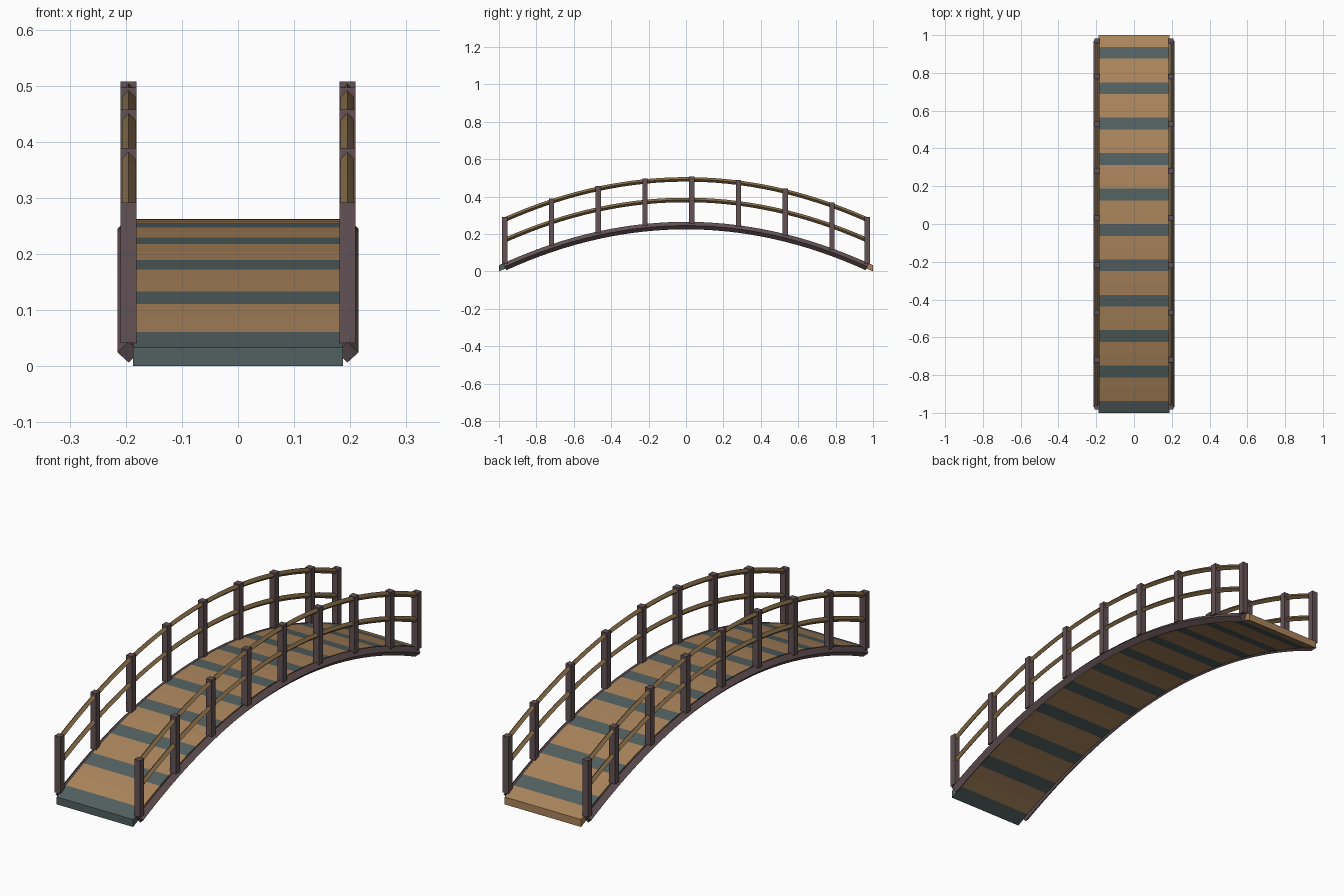
import bpy, bmesh
from mathutils import Vector

if "Cube" in bpy.data.objects:
    bpy.data.objects.remove(bpy.data.objects["Cube"])

N = 32                      # planks along the span
STEP = 2.0 / N
X_RAIL = 0.195


def mat(name, rgb):
    m = bpy.data.materials.new(name)
    m.diffuse_color = (*rgb, 1)
    m.use_nodes = True
    m.node_tree.nodes["Principled BSDF"].inputs["Base Color"].default_value = m.diffuse_color
    return m


PLANK = mat("plank_wood", (0.40, 0.23, 0.105))
SLATE = mat("slate_plank", (0.085, 0.115, 0.115))
DARK = mat("dark_wood", (0.125, 0.083, 0.09))
RAIL = mat("rail_wood", (0.24, 0.15, 0.065))


def arch(y, top, drop=0.229):
    return top - drop * y * y


def finish(name, bm, mats):
    bmesh.ops.recalc_face_normals(bm, faces=bm.faces)
    me = bpy.data.meshes.new(name)
    bm.to_mesh(me)
    bm.free()
    for m in mats:
        me.materials.append(m)
    ob = bpy.data.objects.new(name, me)
    bpy.context.collection.objects.link(ob)
    return ob


def loft(bm, rings):
    """Skin a list of equal vertex rings and cap the ends; returns side faces per span."""
    vs = [[bm.verts.new(p) for p in r] for r in rings]
    n = len(vs[0])
    spans = []
    for a, b in zip(vs, vs[1:]):
        spans.append([bm.faces.new((a[k], a[(k + 1) % n], b[(k + 1) % n], b[k])) for k in range(n)])
    caps = [bm.faces.new(vs[0]), bm.faces.new(vs[-1])]
    return spans, caps


def tube(name, x, top, drop, r, material):
    """Diamond-section bar following the arch through the plank centres."""
    bm = bmesh.new()
    rings = []
    for i in range(N):
        y = -1 + (i + 0.5) * STEP
        c = Vector((x, y, arch(y, top, drop)))
        up = Vector((0, 2 * drop * y, 1)).normalized() * r
        side = Vector((r, 0, 0))
        rings.append([c + up, c + side, c - up, c - side])
    loft(bm, rings)
    return finish(name, bm, [material])


# Arched deck: every third plank is slate
bm = bmesh.new()
W, T = 0.187, 0.033
rings = []
for i in range(N + 1):
    y = -1 + i * STEP
    z = arch(y, 0.262)
    rings.append([(-W, y, z), (W, y, z), (W, y, z - T), (-W, y, z - T)])
spans, caps = loft(bm, rings)
for i, faces in enumerate(spans):
    for f in faces:
        f.material_index = 1 if i % 3 == 0 else 0
caps[0].material_index = 1
finish("deck", bm, [PLANK, SLATE])

# Posts sit on every fourth plank plus the last one
post_ids = list(range(0, N, 4)) + [N - 1]
for label, s in (("left", -1), ("right", 1)):
    x = s * X_RAIL
    tube(label + "_stringer", x, 0.245, 0.2345, 0.02, DARK)
    tube(label + "_mid_rail", x, 0.382, 0.229, 0.012, RAIL)
    tube(label + "_hand_rail", x, 0.492, 0.229, 0.012, RAIL)
    bm = bmesh.new()
    for i in post_ids:
        y = -1 + (i + 0.5) * STEP
        z = arch(y, 0.257, 0.23)
        h = 0.014
        loft(bm, [[(x - h, y - h, q), (x + h, y - h, q), (x + h, y + h, q), (x - h, y + h, q)]
                  for q in (z, z + 0.251)])
    finish(label + "_posts", bm, [DARK])
